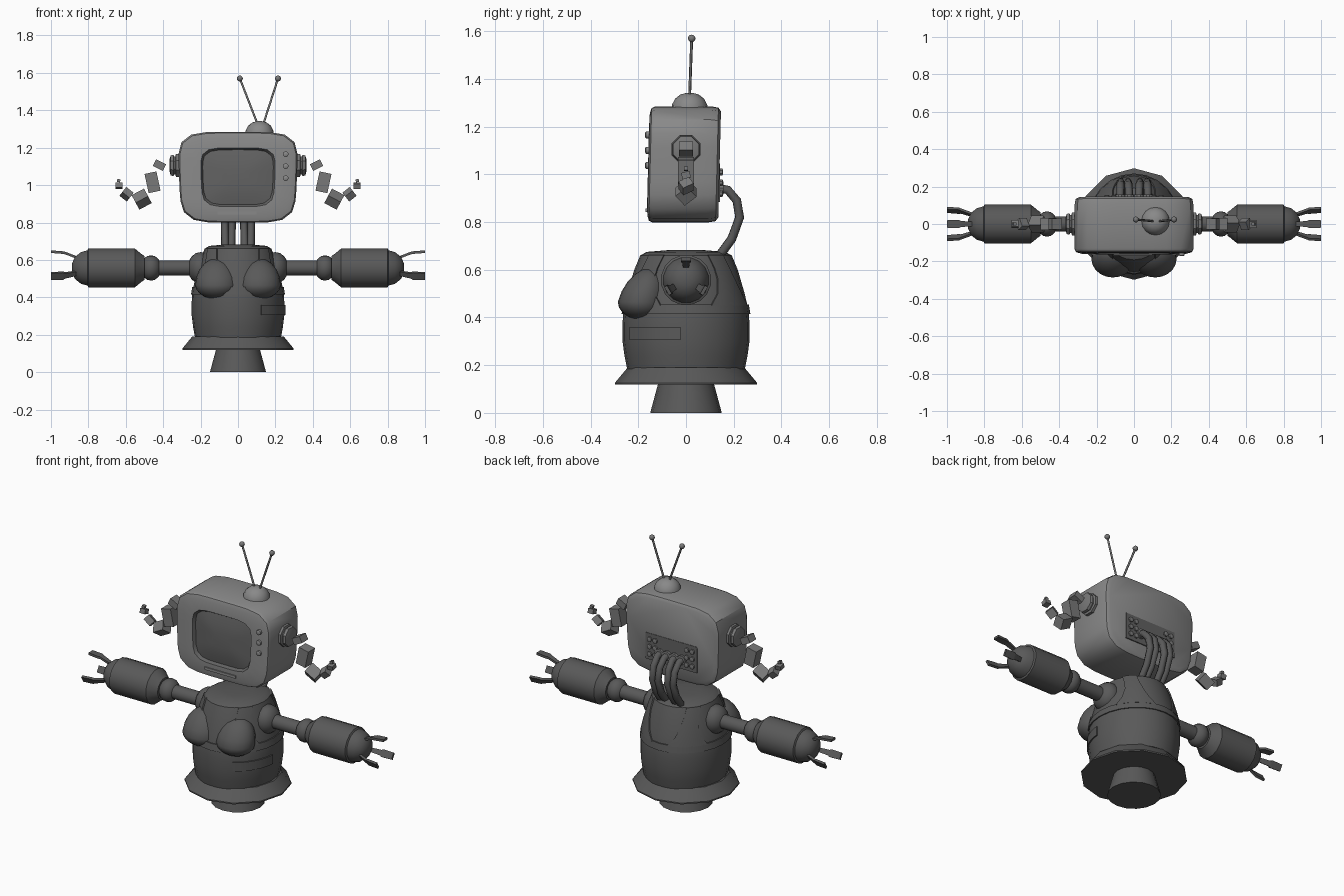
import bpy
import bmesh
from math import sin, cos, pi, radians
from mathutils import Vector, Matrix

if "Cube" in bpy.data.objects:
    bpy.data.objects.remove(bpy.data.objects["Cube"])


def material(name, v):
    m = bpy.data.materials.new(name)
    m.use_nodes = True
    m.diffuse_color = (v, v, v, 1)
    m.node_tree.nodes["Principled BSDF"].inputs["Base Color"].default_value = (v, v, v, 1)
    return m


BODY = material("dark grey", 0.10)
HEAD = material("mid grey", 0.25)
SCREEN = material("screen grey", 0.12)
TRIM = material("trim grey", 0.19)


def finish(name, bm, *mats, angle=35):
    bmesh.ops.recalc_face_normals(bm, faces=bm.faces)
    me = bpy.data.meshes.new(name)
    bm.to_mesh(me)
    bm.free()
    for m in mats:
        me.materials.append(m)
    for p in me.polygons:
        p.use_smooth = True
    me.set_sharp_from_angle(angle=radians(angle))
    ob = bpy.data.objects.new(name, me)
    bpy.context.collection.objects.link(ob)
    return ob


def loft(name, rings, *mats, special_from=None, angle=35):
    """Skin closed rings; bands from special_from on use the second material."""
    bm = bmesh.new()
    vs = [[bm.verts.new(p) for p in ring] for ring in rings]
    n = len(rings[0])
    for i in range(len(vs) - 1):
        for k in range(n):
            f = bm.faces.new((vs[i][k], vs[i][(k + 1) % n], vs[i + 1][(k + 1) % n], vs[i + 1][k]))
            f.material_index = int(special_from is not None and i >= special_from)
    bm.faces.new(vs[0])
    end = bm.faces.new(vs[-1])
    end.material_index = int(special_from is not None)
    return finish(name, bm, *mats, angle=angle)


def lathe(name, profile, mat, n=16, centre=(0, 0, 0), axis="Z", s=1, squash=1.0):
    """Turn (distance, radius) points around an axis."""
    rings = []
    for a, r in profile:
        ring = []
        for k in range(n):
            t = 2 * pi * (k + 0.5 * (axis != "Z")) / n
            u, v = r * sin(t), r * cos(t)
            p = {"Z": (u * squash, v, a), "X": (s * a, u, v), "Y": (u, s * a, v)}[axis]
            ring.append(Vector(p) + Vector(centre))
        rings.append(ring)
    return loft(name, rings, mat)


def ball(name, centre, size, mat, seg=16):
    bm = bmesh.new()
    bmesh.ops.create_uvsphere(bm, u_segments=seg, v_segments=seg // 2, radius=1,
                              matrix=Matrix.LocRotScale(Vector(centre), None, Vector(size)))
    return finish(name, bm, mat, angle=60)


def box(name, centre, size, mat, rot=Matrix.Identity(3)):
    bm = bmesh.new()
    bmesh.ops.create_cube(bm, size=1, matrix=Matrix.LocRotScale(Vector(centre), rot.to_quaternion(), Vector(size)))
    return finish(name, bm, mat)


def tube(name, points, radius, mat):
    cu = bpy.data.curves.new(name, "CURVE")
    cu.dimensions = "3D"
    cu.bevel_depth = radius
    cu.bevel_resolution = 1
    cu.use_fill_caps = True
    sp = cu.splines.new("POLY")
    sp.points.add(len(points) - 1)
    for q, p in zip(sp.points, points):
        q.co = (*p, 1)
    cu.materials.append(mat)
    ob = bpy.data.objects.new(name, cu)
    bpy.context.collection.objects.link(ob)
    return ob


# Base, skirt and torso
lathe("base", [(0, 0.15), (0.13, 0.115)], BODY, 16)
lathe("skirt", [(0.118, 0.298), (0.126, 0.298), (0.19, 0.245)], BODY, 12)
TORSO = [(0.185, 0.247), (0.24, 0.258), (0.3, 0.266), (0.38, 0.266), (0.43, 0.262),
         (0.5, 0.246), (0.6, 0.217), (0.66, 0.192)]
SQUASH = 0.93
lathe("torso", TORSO + [(0.675, 0.165), (0.682, 0.08)], BODY, 24, squash=SQUASH)


def torso_radius(z):
    for (z0, r0), (z1, r1) in zip(TORSO, TORSO[1:]):
        if z <= z1:
            return r0 + (r1 - r0) * (z - z0) / (z1 - z0)
    return TORSO[-1][1]


def patch(name, rows, s=1, front=-1, lift=0.007):
    """Thin plate hugging the torso; rows are (height, start angle, end angle)."""
    rings = []
    for z, a0, a1 in rows:
        ring = []
        for offset, order in ((lift, range(7)), (-0.012, range(6, -1, -1))):
            r = torso_radius(z) + offset
            for k in order:
                t = radians(a0 + (a1 - a0) * k / 6)
                ring.append((s * r * sin(t) * SQUASH, front * r * cos(t), z))
        rings.append(ring)
    return loft(name, rings, BODY)


# Chest band, straps, cups and side pocket
lathe("chest_band", [(z, torso_radius(z) + d) for z, d in
                     ((0.415, -0.01), (0.415, 0.007), (0.455, 0.007), (0.455, -0.01))], BODY, 24, squash=SQUASH)
for s, side in ((1, "left"), (-1, "right")):
    for front, place in ((-1, "front"), (1, "back")):
        patch(f"{side}_{place}_strap", [(0.45, 12, 66), (0.5, 22, 58), (0.56, 29, 55),
                                        (0.61, 34, 57), (0.662, 38, 62)], s, front)
    cup = ball(f"{side}_cup", (0, 0, 0), (0.115, 0.1, 0.075), BODY, 20)
    for v in cup.data.vertices:
        if v.co.z > 0:
            v.co.z *= 1.9
            v.co.y += 0.25 * v.co.z
    cup.location = (s * 0.113, -0.186, 0.465)
patch("pocket", [(0.305, 30, 85), (0.36, 30, 85)])

# Arms with three-fingered claws
ARM_Z = 0.557
for s, side in ((1, "left"), (-1, "right")):
    ball(f"{side}_shoulder", (s * 0.2, 0, ARM_Z), (0.07, 0.085, 0.085), BODY)
    lathe(f"{side}_upper_arm", [(0.18, 0.042), (0.44, 0.042)], BODY, 12, (0, 0, ARM_Z), "X", s)
    ball(f"{side}_elbow", (s * 0.465, 0, ARM_Z), (0.056, 0.068, 0.068), BODY)
    lathe(f"{side}_forearm", [(0.5, 0.065), (0.515, 0.075), (0.552, 0.106), (0.8, 0.106),
                              (0.805, 0.096), (0.84, 0.086), (0.872, 0.06), (0.887, 0.025)],
          BODY, 16, (0, 0, ARM_Z), "X", s)
    for i in range(3):
        turn = 2 * pi * i / 3
        out = Vector((0, sin(turn), cos(turn)))
        across = Vector((0, cos(turn), -sin(turn))) * 0.02
        rings = []
        for x, r, w in ((0.86, 0.055, 0.6), (0.925, 0.08, 0.8), (0.935, 0.082, 1.1), (1.0, 0.087, 1)):
            c = Vector((s * x, 0, ARM_Z)) + out * r
            d = out * 0.007
            rings.append([c + across * w + d, c - across * w + d, c - across * w - d, c + across * w - d])
        loft(f"{side}_finger_{i + 1}", rings, BODY)

# Head: rounded case lofted back to front, ending in a recessed bulging screen
HEAD_Z = 1.042


def rounded(a, b, y, taper=0.03, power=5, n=32):
    ring = []
    for k in range(n):
        t = 2 * pi * (k + 0.5) / n
        c, d = cos(t), sin(t)
        r = (abs(c) ** power + abs(d) ** power) ** (-1 / power)
        z = r * d
        ring.append((a * r * c * (1 + taper * z), y + 0.025 * b * z, HEAD_Z + b * z))
    return ring


case = [rounded(0.29, 0.222, 0.141), rounded(0.31, 0.238, 0.13), rounded(0.315, 0.243, 0.1),
        rounded(0.315, 0.243, -0.135), rounded(0.308, 0.236, -0.15), rounded(0.285, 0.214, -0.157),
        rounded(0.197, 0.157, -0.159), rounded(0.187, 0.147, -0.142),
        rounded(0.13, 0.1, -0.152), rounded(0.06, 0.045, -0.157)]
loft("head_case", case, HEAD, SCREEN, special_from=6)

# Front controls
for i in range(3):
    lathe(f"knob_{i + 1}", [(0.14, 0.015), (0.168, 0.015), (0.171, 0.01)], HEAD, 12,
          (0.255, 0, 1.165 - 0.064 * i), "Y", -1)
box("front_slot", (-0.005, -0.163, 0.85), (0.21, 0.012, 0.016), HEAD)

# Back panel with sockets and neck hoses
box("back_panel", (0, 0.139, 0.965), (0.35, 0.009, 0.16), SCREEN)
for s in (1, -1):
    for z in (1.01, 0.965, 0.92):
        for x in (0.145, 0.107):
            lathe("socket", [(0.13, 0.015), (0.153, 0.015), (0.155, 0.009)], TRIM, 8, (s * x, 0, z), "Y")
    for top, low in ((0.025, 0.036), (0.075, 0.068)):
        path = [(0.12, 0.945), (0.175, 0.935), (0.213, 0.89), (0.225, 0.82), (0.192, 0.73), (0.13, 0.645)]
        tube("neck_hose", [(s * (top + (low - top) * i / 5), y, z) for i, (y, z) in enumerate(path)], 0.021, BODY)
        lathe("hose_collar", [(0.13, 0.029), (0.158, 0.029)], TRIM, 10, (s * top, 0, 0.943), "Y")

# Ears and the chains of loose blocks hanging beside them
BLOCKS = [(0.42, 1.107, 0.06, 0.04, 27, 0), (0.457, 1.015, 0.065, 0.105, -12, 0),
          (0.515, 0.925, 0.075, 0.06, -28, 40), (0.596, 0.951, 0.05, 0.04, 38, 30),
          (0.636, 0.997, 0.036, 0.028, 0, 15), (0.638, 1.024, 0.018, 0.016, 15, 0)]
for s, side in ((1, "left"), (-1, "right")):
    lathe(f"{side}_ear", [(0.295, 0.05), (0.312, 0.066), (0.332, 0.066), (0.335, 0.052),
                          (0.342, 0.052), (0.345, 0.062), (0.36, 0.058), (0.366, 0.035)],
          TRIM, 8, (0, 0, 1.105), "X", s)
    for i, (x, z, w, h, tilt, roll) in enumerate(BLOCKS):
        rot = Matrix.Rotation(radians(-s * tilt), 3, "Y") @ Matrix.Rotation(radians(s * roll), 3, "X")
        box(f"{side}_chain_block_{i + 1}", (s * x, 0, z), (w, min(0.065, w), h), TRIM, rot)

# Aerial
lathe("aerial_dome", [(1.26, 0.077), (1.292, 0.074), (1.318, 0.06), (1.335, 0.038), (1.342, 0.012)],
      HEAD, 16, (0.115, 0.015, 0))
for i, (x0, x1) in enumerate(((0.105, 0.01), (0.135, 0.214))):
    tip = (x1, 0.024, 1.57)
    tube(f"aerial_rod_{i + 1}", [(x0, 0.015, 1.325), tip], 0.006, TRIM)
    ball(f"aerial_tip_{i + 1}", tip, (0.016, 0.016, 0.016), TRIM, 12)
